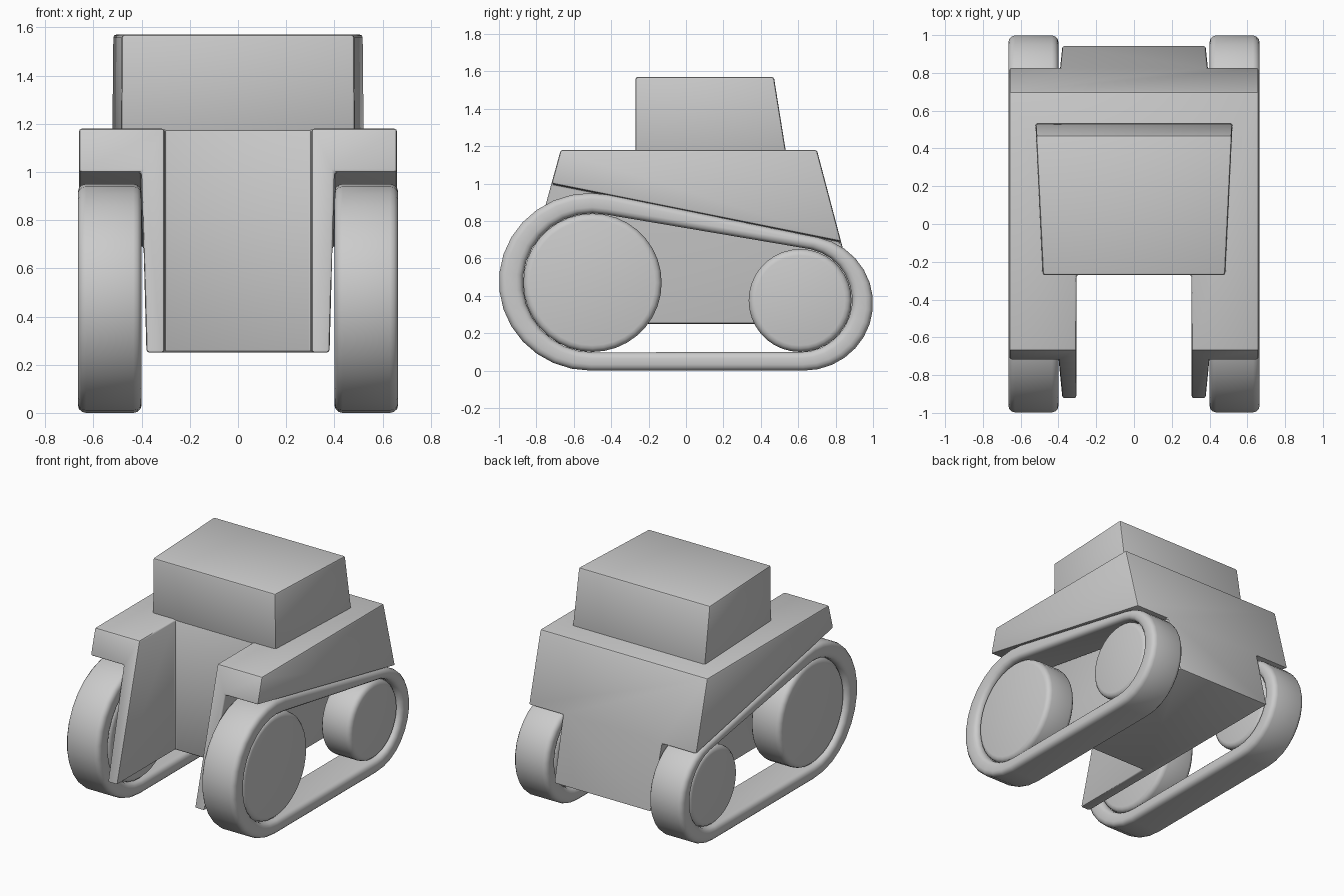
import bpy, bmesh
from math import sin, cos, radians

if "Cube" in bpy.data.objects:
    bpy.data.objects.remove(bpy.data.objects["Cube"])


def make(name, verts, faces, bevel=0.0, segs=2):
    me = bpy.data.meshes.new(name)
    me.from_pydata(verts, [], faces)
    bm = bmesh.new()
    bm.from_mesh(me)
    bmesh.ops.recalc_face_normals(bm, faces=bm.faces)
    bm.to_mesh(me)
    bm.free()
    ob = bpy.data.objects.new(name, me)
    bpy.context.collection.objects.link(ob)
    if bevel:
        add_bevel(ob, bevel, segs)
    return ob


def activate(ob):
    bpy.ops.object.select_all(action='DESELECT')
    ob.select_set(True)
    bpy.context.view_layer.objects.active = ob


def add_bevel(ob, width, segs=2):
    m = ob.modifiers.new("Bevel", 'BEVEL')
    m.width, m.segments = width, segs
    m.limit_method, m.angle_limit = 'ANGLE', radians(30)
    activate(ob)
    bpy.ops.object.modifier_apply(modifier=m.name)
    bpy.ops.object.shade_smooth_by_angle(angle=radians(35))


def prism(name, prof, xa, xb, bevel=0.0, segs=2):
    """Extrude a (y, z) profile between x = xa(z) and x = xb."""
    n = len(prof)
    inner = xa if callable(xa) else (lambda z: xa)
    verts = [(inner(z), y, z) for y, z in prof] + [(xb, y, z) for y, z in prof]
    faces = [tuple(range(n)), tuple(range(n, 2 * n))]
    faces += [(i, (i + 1) % n, (i + 1) % n + n, i + n) for i in range(n)]
    return make(name, verts, faces, bevel, segs)


def cut(ob, cutter):
    m = ob.modifiers.new("Cut", 'BOOLEAN')
    m.operation, m.solver, m.object = 'DIFFERENCE', 'EXACT', cutter
    activate(ob)
    bpy.ops.object.modifier_apply(modifier=m.name)
    bpy.data.objects.remove(cutter)


# Hull: one sloped block, undercut over the tracks and notched at the front
hull = prism("hull", [(-0.67, 1.18), (0.70, 1.18), (0.945, 0.25), (-0.925, 0.25)], -0.66, 0.66)
under = [(y, 1.0 - 0.2 * (y + 0.72)) for y in (-2, 2)] + [(2, -1), (-2, -1)]
for s in (-1, 1):
    cut(hull, prism("undercut", under, lambda z: s * (0.38 + 0.027 * (z - 0.25)), s * 1.0))
cut(hull, prism("notch", [(-2, -1), (-0.27, -1), (-0.27, 3), (-2, 3)], -0.305, 0.305))
add_bevel(hull, 0.012)

# Cabin: tapers toward the front, sloping back
corners = [(0.485, -0.27, 1.165), (0.522, 0.535, 1.165),
           (0.482, -0.27, 1.57), (0.518, 0.47, 1.57)]
cv = [(s * x, y, z) for s in (-1, 1) for x, y, z in corners]
make("cabin", cv, [(0, 1, 3, 2), (4, 5, 7, 6), (0, 1, 5, 4), (2, 3, 7, 6),
                   (0, 2, 6, 4), (1, 3, 7, 5)], 0.012)


def loop(front, back):
    """Belt outline round two ellipses given as (y, z, ry, rz)."""
    pts = []
    for (y, z, ry, rz), a0, a1, n in ((front, 78, 270, 16), (back, -90, 78, 14)):
        for i in range(n + 1):
            a = radians(a0 + (a1 - a0) * i / n)
            pts.append((y + ry * cos(a), z + rz * sin(a)))
    return pts


outer = loop((-0.51, 0.475, 0.49, 0.475), (0.63, 0.36, 0.37, 0.36))
inner = loop((-0.50, 0.47, 0.372, 0.372), (0.61, 0.377, 0.278, 0.278))
n = len(outer)

for s, side in ((-1, "left"), (1, "right")):
    # Track belt
    verts = [(s * x, y, z) for x, ring in ((0.40, outer), (0.665, outer), (0.665, inner), (0.40, inner))
             for y, z in ring]
    faces = [(k * n + i, k * n + (i + 1) % n, (k + 1) % 4 * n + (i + 1) % n, (k + 1) % 4 * n + i)
             for k in range(4) for i in range(n)]
    make(side + "_track", verts, faces, 0.035, 3)
    # Wheels
    for part, y, z, r in (("front", -0.50, 0.47, 0.37), ("rear", 0.61, 0.375, 0.275)):
        circle = [(y + r * cos(radians(a)), z + r * sin(radians(a))) for a in range(0, 360, 10)]
        prism(f"{side}_{part}_wheel", circle, s * 0.41, s * 0.645, 0.035, 3)
